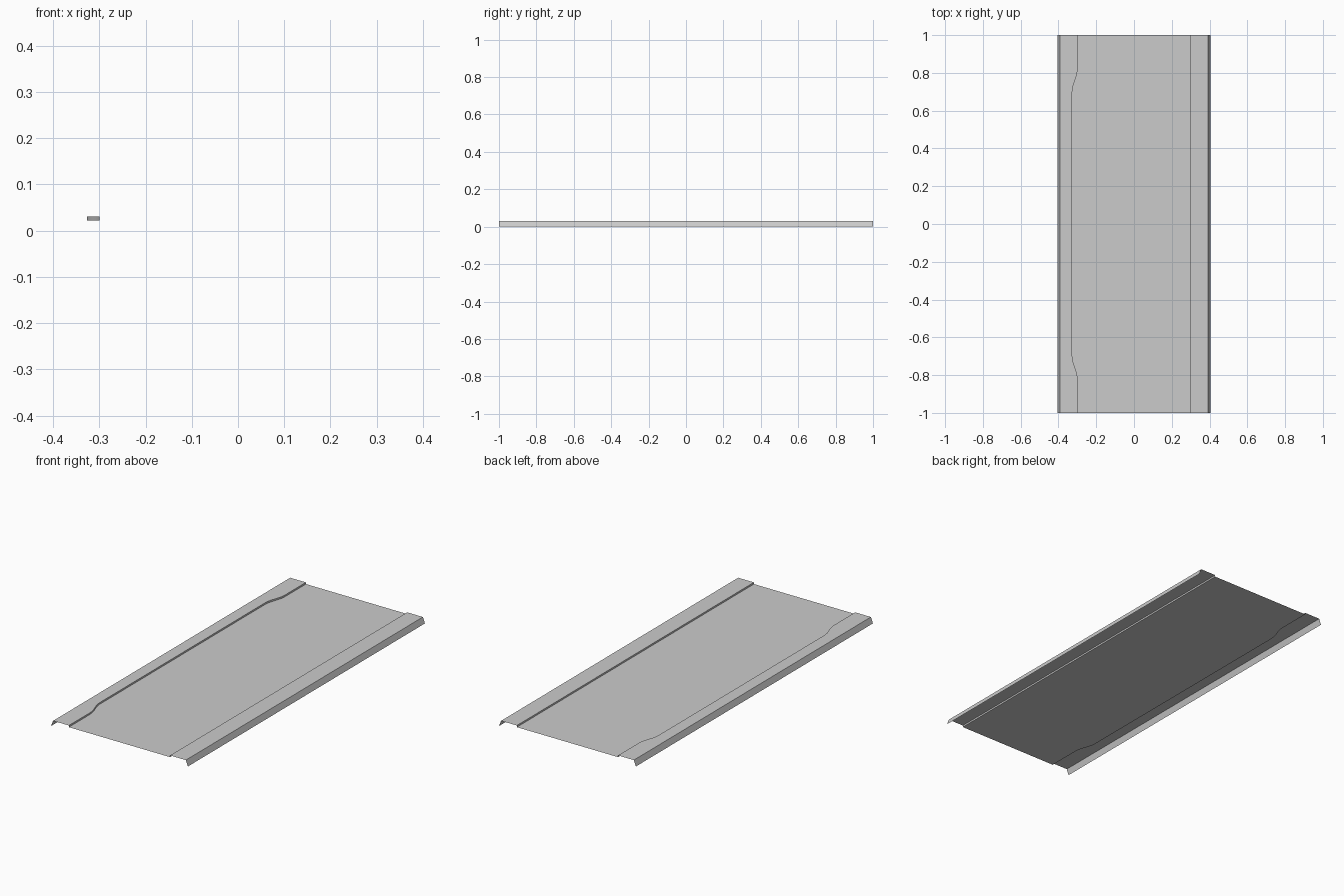
import bpy, bmesh

if "Cube" in bpy.data.objects:
    bpy.data.objects.remove(bpy.data.objects["Cube"])

TOP, MID = 0.031, 0.022          # rim height, sunken floor height
INNER, BULGE = 0.299, 0.028      # step position, widening of the left recess


def left_step(y):
    """Left step x: eases outward between |y| = 0.82 and 0.70."""
    t = min(max((0.82 - abs(y)) / 0.12, 0.0), 1.0)
    return -INNER - BULGE * t * t * (3 - 2 * t)


def section(y):
    """Cross-section of the sheet: lip, rim, step, floor, step, rim, lip."""
    s = left_step(y)
    return [(-0.404, 0), (-0.392, TOP), (s, TOP), (s, MID),
            (INNER, MID), (INNER, TOP), (0.392, TOP), (0.404, 0)]


# Stations along the length, dense only where the step curves
curve = [0.70 + 0.12 * i / 8 for i in range(9)]
stations = [-1.0] + [-y for y in reversed(curve)] + curve + [1.0]

# Folded sheet panel
bm = bmesh.new()
rows = [[bm.verts.new((x, y, z)) for x, z in section(y)] for y in stations]
for a, b in zip(rows, rows[1:]):
    for i in range(len(a) - 1):
        bm.faces.new((a[i], a[i + 1], b[i + 1], b[i]))

mesh = bpy.data.meshes.new("folded_panel")
bm.to_mesh(mesh)
bm.free()
panel = bpy.data.objects.new("folded_panel", mesh)
bpy.context.collection.objects.link(panel)

# Smooth along the curved step, crisp at the folds
bpy.context.view_layer.objects.active = panel
panel.select_set(True)
bpy.ops.object.shade_smooth_by_angle()
